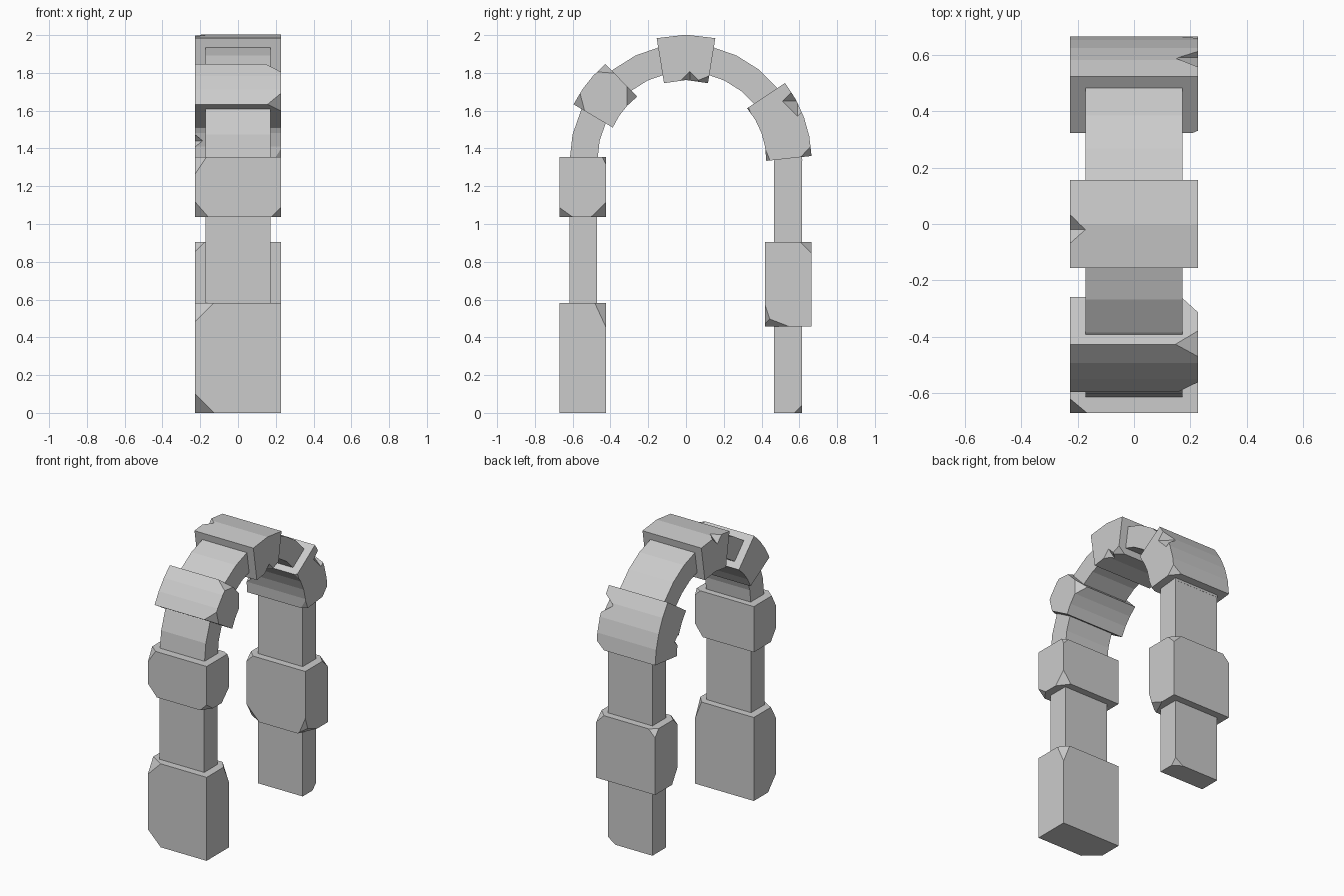
import bpy, bmesh
from math import radians, cos, sin
from mathutils import Vector

if "Cube" in bpy.data.objects:
    bpy.data.objects.remove(bpy.data.objects["Cube"], do_unlink=True)

stone = bpy.data.materials.new("grey stone")
stone.use_nodes = True
stone.diffuse_color = (0.6, 0.6, 0.6, 1)
stone.node_tree.nodes["Principled BSDF"].inputs["Base Color"].default_value = stone.diffuse_color

SPRING = 1.337          # height where the arch begins
OUTER, INNER = 0.665, 0.425
WIDE, CORE = 0.227, 0.172


def straight(x, y, z):
    return Vector((x, y, z))


def bent(middle, half, flare=10):
    """Map (x, radius, -1..1) onto a wedge of the arch."""
    def place(x, r, t):
        a = radians(middle + t * (half + flare * (OUTER - r)))
        return Vector((x, r * cos(a), SPRING + r * sin(a)))
    return place


def to_object(name, bm):
    bmesh.ops.recalc_face_normals(bm, faces=bm.faces)
    mesh = bpy.data.meshes.new(name)
    bm.to_mesh(mesh)
    bm.free()
    mesh.materials.append(stone)
    obj = bpy.data.objects.new(name, mesh)
    bpy.context.collection.objects.link(obj)
    return obj


def block(name, place, width, depth, span, steps=1, chips=()):
    """Sweep a rectangle along span, then slice off the chipped corners."""
    bm = bmesh.new()
    lo, hi = span
    rings = []
    for i in range(steps + 1):
        w = lo + (hi - lo) * i / steps
        rings.append([bm.verts.new(place(x, d, w)) for x, d in (
            (-width, depth[0]), (width, depth[0]), (width, depth[1]), (-width, depth[1]))])
    for a, b in zip(rings, rings[1:]):
        for k in range(4):
            n = (k + 1) % 4
            bm.faces.new((a[k], a[n], b[n], b[k]))
    bm.faces.new(rings[0])
    bm.faces.new(rings[-1])
    limits = ((-width, width), depth, span)
    for corner, sizes in chips:
        p = [lim[s == "+"] for lim, s in zip(limits, corner)]
        tip = place(*p)
        pts = []
        for k in range(3):
            q = list(p)
            q[k] += -sizes[k] if corner[k] == "+" else sizes[k]
            pts.append(place(*q))
        normal = (pts[1] - pts[0]).cross(pts[2] - pts[0]).normalized()
        if normal.dot(tip - pts[0]) < 0:
            normal.negate()
        cut = bmesh.ops.bisect_plane(
            bm, geom=bm.verts[:] + bm.edges[:] + bm.faces[:], dist=1e-5,
            plane_co=pts[0], plane_no=normal, clear_outer=True)
        edges = [e for e in cut["geom_cut"] if isinstance(e, bmesh.types.BMEdge)]
        bmesh.ops.holes_fill(bm, edges=edges, sides=0)
    return to_object(name, bm)


def notch(obj, centre, size):
    """Gouge a small diamond-shaped nick out of a block."""
    bm = bmesh.new()
    ring = [bm.verts.new((0, size * cos(radians(a)), size * sin(radians(a)))) for a in (0, 90, 180, 270)]
    for x in (-size, size):
        tip = bm.verts.new((x, 0, 0))
        for k in range(4):
            bm.faces.new((ring[k], ring[(k + 1) % 4], tip))
    bmesh.ops.translate(bm, verts=bm.verts, vec=centre)
    cutter = to_object("notch_cutter", bm)
    cutter.hide_render = True
    mod = obj.modifiers.new("notch", "BOOLEAN")
    mod.operation, mod.solver, mod.object = "DIFFERENCE", "EXACT", cutter
    bpy.context.view_layer.objects.active = obj
    bpy.ops.object.modifier_apply(modifier=mod.name)
    bpy.data.objects.remove(cutter, do_unlink=True)


# Slender inner pillars and arch
block("front_pillar", straight, CORE, (-0.618, -0.472), (0.01, SPRING))
block("back_pillar", straight, CORE, (0.467, 0.615), (0, SPRING),
      chips=[("++-", (0.06, 0.04, 0.04))])
block("inner_arch", bent(90, 90, 0), CORE, (0.469, 0.616), (-1, 1), 14)

# Heavy blocks around the pillars
FRONT, BACK = (-0.67, -0.423), (0.417, 0.665)
block("front_base_block", straight, WIDE, FRONT, (0, 0.582), chips=[
    ("---", (0.1, 0.09, 0.1)), ("--+", (0.1, 0.06, 0.1)), ("+++", (0.05, 0.06, 0.13))])
block("front_upper_block", straight, WIDE, FRONT, (1.037, 1.355), chips=[
    ("--+", (0.06, 0.05, 0.09)), ("---", (0.07, 0.06, 0.08)),
    ("+--", (0.05, 0.07, 0.05)), ("++-", (0.06, 0.08, 0.08)), ("+++", (0.04, 0.02, 0.04))])
block("back_block", straight, WIDE, BACK, (0.457, 0.905), chips=[
    ("+++", (0.06, 0.06, 0.06)), ("+--", (0.06, 0.13, 0.05)), ("+--", (0.05, 0.04, 0.12)),
    ("---", (0.1, 0.06, 0.1)), ("--+", (0.05, 0.05, 0.05)), ("-++", (0.05, 0.04, 0.05))])

# Wedge stones of the arch
RIM = (INNER, OUTER)
block("front_wedge", bent(141.7, 11.8), WIDE, RIM, (-1, 1), 3, [
    ("+++", (0.07, 0.07, 0.5)), ("++-", (0.08, 0.07, 0.45)), ("+--", (0.06, 0.08, 0.7))])
keystone = block("keystone", bent(90, 13.5), WIDE, RIM, (-1, 1), 2, [
    ("+--", (0.05, 0.04, 0.5))])
back_wedge = block("back_wedge", bent(20, 18), WIDE, RIM, (-1, 1), 4, [
    ("++-", (0.06, 0.06, 0.25)), ("+--", (0.04, 0.02, 0.4))])

# Nicks in the edges
notch(keystone, (-WIDE, -0.02, 2.0), 0.055)
notch(keystone, (WIDE, 0.02, 1.757), 0.05)
notch(back_wedge, (WIDE, 0.59, 1.65), 0.08)
notch(back_wedge, (-WIDE, 0.41, 1.44), 0.04)
